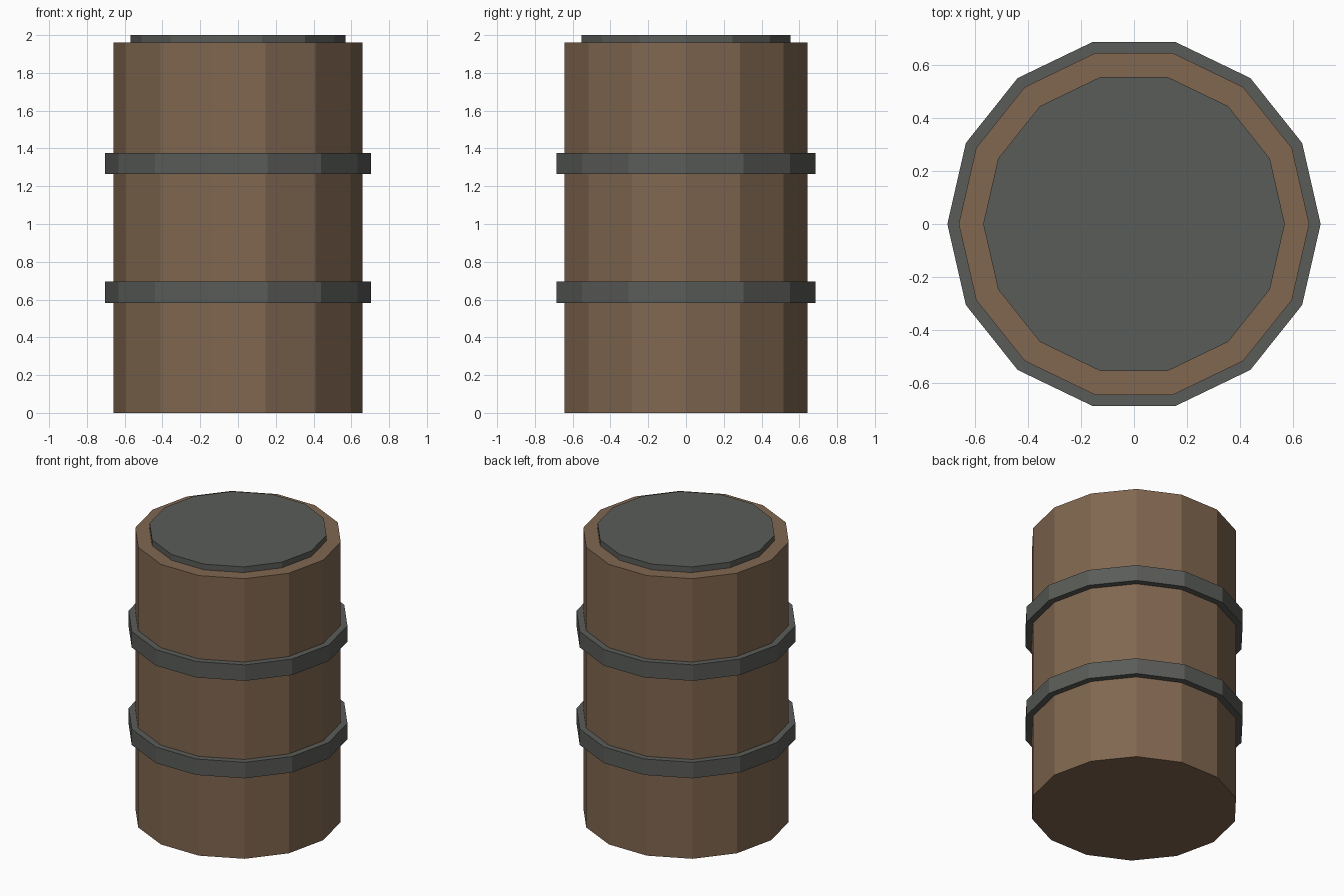
import bpy, bmesh, math

if "Cube" in bpy.data.objects:
    bpy.data.objects.remove(bpy.data.objects["Cube"])

SIDES = 14


def material(name, rgb):
    m = bpy.data.materials.new(name)
    m.diffuse_color = (*rgb, 1.0)
    m.use_nodes = True
    m.node_tree.nodes["Principled BSDF"].inputs["Base Color"].default_value = m.diffuse_color
    return m


wood = material("brown_wood", (0.216, 0.135, 0.080))
metal = material("grey_metal", (0.102, 0.107, 0.098))


def ring_points(bm, radius, z):
    return [bm.verts.new((radius * math.cos(2 * math.pi * i / SIDES),
                          radius * math.sin(2 * math.pi * i / SIDES), z))
            for i in range(SIDES)]


def lathe(name, profile, mat, closed=False):
    """Revolve (radius, z) points; closed makes a hoop, open gets flat caps."""
    bm = bmesh.new()
    rings = [ring_points(bm, r, z) for r, z in profile]
    pairs = list(zip(rings, rings[1:]))
    if closed:
        pairs.append((rings[-1], rings[0]))
    for a, b in pairs:
        for i in range(SIDES):
            j = (i + 1) % SIDES
            bm.faces.new((a[i], a[j], b[j], b[i]))
    if not closed:
        bm.faces.new(rings[0][::-1])
        bm.faces.new(rings[-1])
    bmesh.ops.recalc_face_normals(bm, faces=bm.faces[:])
    mesh = bpy.data.meshes.new(name)
    bm.to_mesh(mesh)
    bm.free()
    mesh.materials.append(mat)
    obj = bpy.data.objects.new(name, mesh)
    bpy.context.collection.objects.link(obj)
    return obj


# Wooden body
lathe("barrel_body", [(0.66, 0.0), (0.66, 1.96)], wood)

# Metal lid sitting on top
lathe("lid", [(0.568, 1.95), (0.568, 2.0)], metal)

# Two metal hoops
for name, z0, z1 in (("lower_hoop", 0.583, 0.695), ("upper_hoop", 1.265, 1.377)):
    lathe(name, [(0.65, z0), (0.703, z0), (0.703, z1), (0.65, z1)], metal, closed=True)
